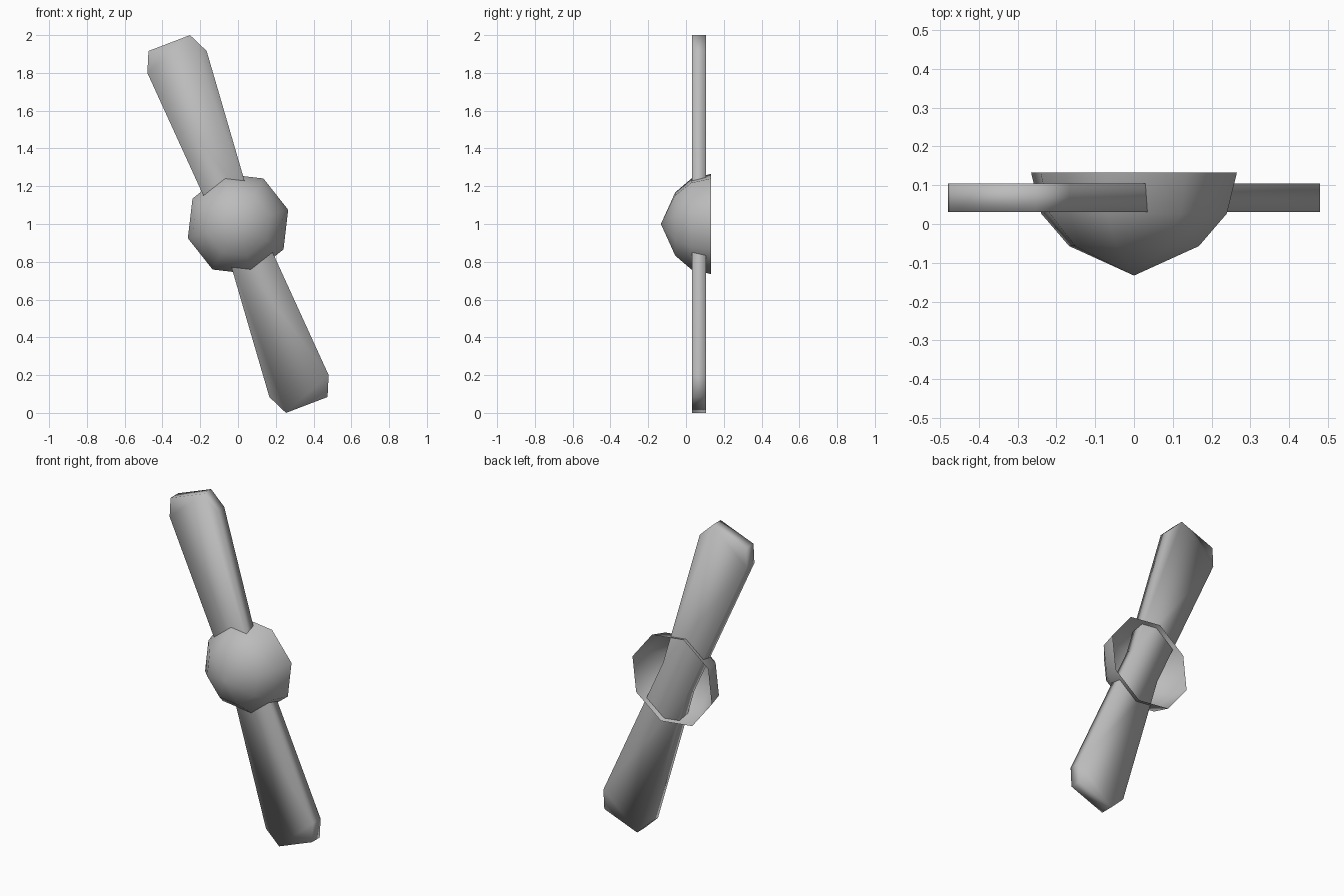
import bpy
import bmesh
import math

if "Cube" in bpy.data.objects:
    bpy.data.objects.remove(bpy.data.objects["Cube"], do_unlink=True)

grey = bpy.data.materials.new("plain grey")
grey.use_nodes = True
grey.diffuse_color = (0.5, 0.5, 0.5, 1)
grey.node_tree.nodes["Principled BSDF"].inputs["Base Color"].default_value = (0.5, 0.5, 0.5, 1)

CENTRE_Z = 1.0


def finish(name, bm):
    """Turn a bmesh into a smooth grey object centred on the shaft."""
    bmesh.ops.recalc_face_normals(bm, faces=bm.faces)
    for face in bm.faces:
        face.smooth = True
    mesh = bpy.data.meshes.new(name)
    bm.to_mesh(mesh)
    bm.free()
    mesh.materials.append(grey)
    obj = bpy.data.objects.new(name, mesh)
    obj.location.z = CENTRE_Z
    bpy.context.collection.objects.link(obj)
    return obj


# Spinner: eight-sided dome, pointed at the front and open at the back
SIDES = 8
TURN = math.radians(15.8)
bm = bmesh.new()
nose = bm.verts.new((0, -0.133, 0))
rings = []
for radius, y in [(0.174, -0.057), (0.249, 0.027), (0.276, 0.133)]:
    angles = [TURN + math.tau * i / SIDES for i in range(SIDES)]
    rings.append([bm.verts.new((radius * math.cos(a), y, radius * math.sin(a))) for a in angles])
for i in range(SIDES):
    j = (i + 1) % SIDES
    bm.faces.new((nose, rings[0][i], rings[0][j]))
    for inner, outer in zip(rings, rings[1:]):
        bm.faces.new((inner[i], outer[i], outer[j], inner[j]))
finish("spinner", bm)

# Blades: one slab through the spinner, the lower half a half-turn of the upper
FRONT, BACK = 0.031, 0.105
half = [(-0.078, -0.08), (-0.48, 0.80), (-0.474, 0.916), (-0.254, 1.0), (-0.166, 0.916)]
outline = half + [(-x, -z) for x, z in half]
bm = bmesh.new()
front = [bm.verts.new((x, FRONT, z)) for x, z in outline]
back = [bm.verts.new((x, BACK, z)) for x, z in outline]
n = len(half)
for side in (front, back):
    bm.faces.new(side[:n + 1])
    bm.faces.new(side[n:] + side[:1])
for i in range(len(outline)):
    j = (i + 1) % len(outline)
    bm.faces.new((front[i], front[j], back[j], back[i]))
finish("propeller_blades", bm)
